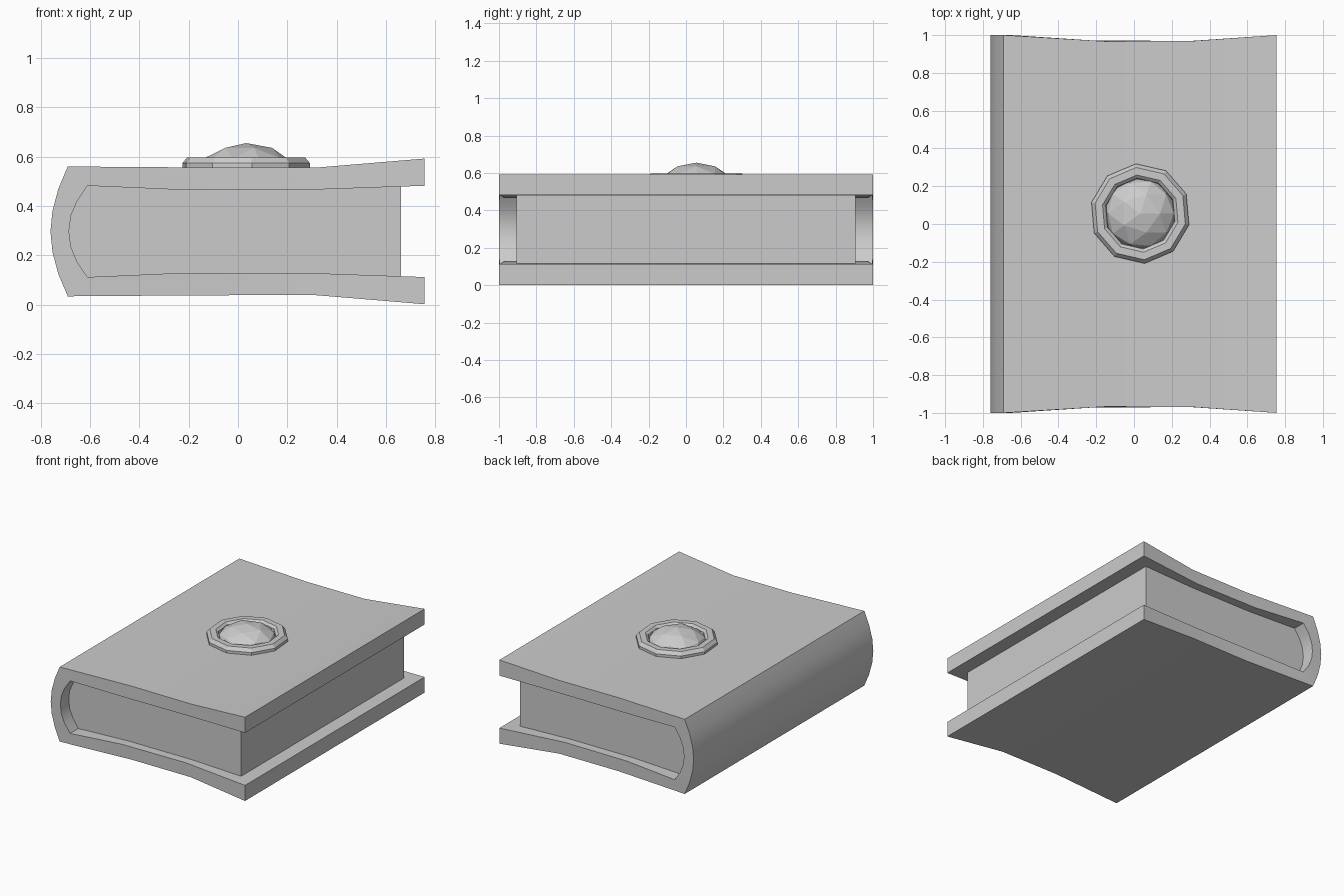
import bpy, bmesh, math
from mathutils import Matrix

cube = bpy.data.objects.get("Cube")
if cube:
    bpy.data.objects.remove(cube, do_unlink=True)

grey = bpy.data.materials.new("plain grey")
grey.use_nodes = True
grey.diffuse_color = (0.6, 0.6, 0.6, 1)
grey.node_tree.nodes["Principled BSDF"].inputs["Base Color"].default_value = (0.6, 0.6, 0.6, 1)

MID = 0.297  # height of the book's mirror plane


def finish(name, bm, smooth=None):
    bmesh.ops.recalc_face_normals(bm, faces=bm.faces)
    mesh = bpy.data.meshes.new(name)
    bm.to_mesh(mesh)
    bm.free()
    mesh.materials.append(grey)
    obj = bpy.data.objects.new(name, mesh)
    bpy.context.collection.objects.link(obj)
    if smooth:
        bpy.ops.object.select_all(action='DESELECT')
        obj.select_set(True)
        bpy.context.view_layer.objects.active = obj
        bpy.ops.object.shade_smooth_by_angle(angle=math.radians(smooth))
    return obj


def mirrored(half):
    """Continue a top half profile below the mirror plane."""
    return half + [(x, 2 * MID - z) for x, z in reversed(half[:-1])]


def cover_end(x):
    """Half length of the cover, drawn in slightly at its middle."""
    if x < -0.15:
        return 0.967 + 0.033 * min(1, (-0.15 - x) / 0.5)
    return 0.967 + 0.033 * max(0, (x - 0.28) / 0.475)


outer = mirrored([(0.755, 0.592), (0.31, 0.555), (-0.15, 0.556), (-0.69, 0.56),
                  (-0.728, 0.47), (-0.752, 0.38), (-0.76, MID)])
inner = mirrored([(0.755, 0.482), (0.27, 0.465), (-0.22, 0.465), (-0.61, 0.482),
                  (-0.652, 0.42), (-0.677, 0.36), (-0.685, MID)])

# Cover: a C-shaped band swept along the length
bm = bmesh.new()
rows = []
for o, i in zip(outer, inner):
    rows.append([bm.verts.new((x, side * cover_end(x), z))
                 for side, (x, z) in ((-1, o), (1, o), (1, i), (-1, i))])
for a, b in zip(rows, rows[1:]):
    for k in range(4):
        n = (k + 1) % 4
        bm.faces.new((a[k], a[n], b[n], b[k]))
bm.faces.new(rows[0])
bm.faces.new(rows[-1])
finish("cover", bm, 30)

# Page block: fills the inside of the cover, set back from its edges
bm = bmesh.new()
pages = [(0.66, 0.479)] + inner[1:-1] + [(0.66, 2 * MID - 0.479)]
face = bm.faces.new([bm.verts.new((x, -0.907, z)) for x, z in pages])
ext = bmesh.ops.extrude_face_region(bm, geom=[face], use_keep_orig=True)
bmesh.ops.translate(bm, vec=(0, 1.814, 0),
                    verts=[v for v in ext["geom"] if isinstance(v, bmesh.types.BMVert)])
finish("page_block", bm, 30)

# Jewel setting: a ten-sided ring turned from a bevelled profile
CX, CY, SIDES = 0.033, 0.055, 10
profile = [(0.265, 0.545), (0.265, 0.574), (0.245, 0.597),
           (0.205, 0.597), (0.188, 0.583), (0.182, 0.545)]
bm = bmesh.new()
rings = []
for s in range(SIDES):
    a = 2 * math.pi * s / SIDES + math.radians(95)
    rings.append([bm.verts.new((CX + r * math.cos(a), CY + r * math.sin(a), z))
                  for r, z in profile])
for s in range(SIDES):
    a, b = rings[s], rings[(s + 1) % SIDES]
    for k in range(len(profile)):
        n = (k + 1) % len(profile)
        bm.faces.new((a[k], a[n], b[n], b[k]))
finish("jewel_setting", bm)

# Jewel: a flattened faceted ball
bm = bmesh.new()
bmesh.ops.create_icosphere(bm, subdivisions=2, radius=1, matrix=Matrix.Translation(
    (CX, CY, 0.525)) @ Matrix.Diagonal((0.2, 0.2, 0.13, 1)))
finish("jewel", bm)
